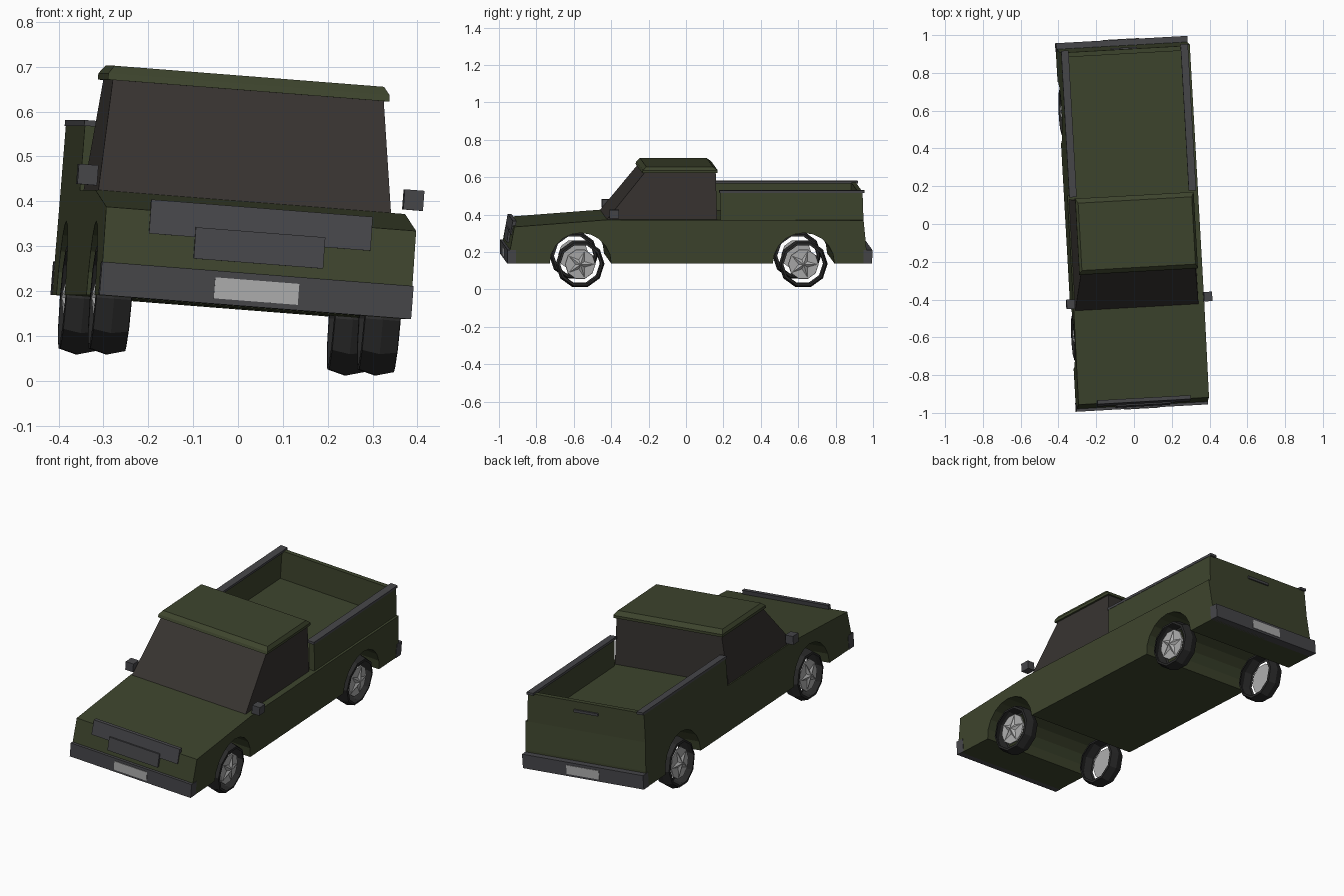
import bpy, bmesh
from math import sin, cos, pi
from mathutils import Matrix, Vector

if "Cube" in bpy.data.objects:
    bpy.data.objects.remove(bpy.data.objects["Cube"])

# The whole truck sits slightly yawed and rolled
POSE = (Matrix.Translation((-0.029, 0, 0)) @ Matrix.Rotation(0.056, 4, 'Z')
        @ Matrix.Rotation(0.078, 4, 'Y'))


def material(name, r, g, b):
    m = bpy.data.materials.new(name)
    m.diffuse_color = (r, g, b, 1)
    m.use_nodes = True
    m.node_tree.nodes["Principled BSDF"].inputs["Base Color"].default_value = m.diffuse_color
    return m


PAINT = material("green_paint", 0.047, 0.058, 0.026)
GLASS = material("dark_glass", 0.038, 0.033, 0.030)
TRIM = material("grey_trim", 0.062, 0.062, 0.068)
RUBBER = material("rubber", 0.022, 0.022, 0.022)
LIGHT = material("light_metal", 0.42, 0.42, 0.42)


def build(name, verts, faces, mat):
    bm = bmesh.new()
    vs = [bm.verts.new(POSE @ Vector(v)) for v in verts]
    for f in faces:
        bm.faces.new([vs[i] for i in f])
    bmesh.ops.recalc_face_normals(bm, faces=bm.faces)
    me = bpy.data.meshes.new(name)
    bm.to_mesh(me)
    bm.free()
    me.materials.append(mat)
    ob = bpy.data.objects.new(name, me)
    bpy.context.collection.objects.link(ob)
    return ob


def loft(name, rings, mat, caps=True, closed=True):
    """Skin a list of equal-length rings."""
    n = len(rings[0])
    faces = [(k * n + i, k * n + (i + 1) % n, (k + 1) * n + (i + 1) % n, (k + 1) * n + i)
             for k in range(len(rings) - 1) for i in range(n)]
    if caps:
        faces += [tuple(range(n)), tuple(range((len(rings) - 1) * n, len(rings) * n))]
    return build(name, [p for r in rings for p in r], faces, mat)


def rect(x0, x1, y0, y1, z):
    return [(x0, y0, z), (x1, y0, z), (x1, y1, z), (x0, y1, z)]


def box(name, x0, x1, y0, y1, z0, z1, mat):
    return loft(name, [rect(x0, x1, y0, y1, z0), rect(x0, x1, y0, y1, z1)], mat)


def extrude_x(name, profile, half, mat):
    return loft(name, [[(s * half, y, z) for y, z in profile] for s in (-1, 1)], mat)


# Lower body: side profile with wheel arches, running the full width
FRONT, REAR, SILL = -0.585, 0.61, 0.165


def arch(c, r=0.165, n=10):
    return [(c - r * cos(pi * i / n), SILL + r * sin(pi * i / n)) for i in range(n + 1)]


profile = [(-0.945, SILL)] + arch(FRONT) + arch(REAR) + [
    (0.945, SILL), (0.945, 0.25), (0.93, 0.397), (-0.445, 0.40), (-0.94, 0.362), (-0.962, 0.24)]
extrude_x("lower_body", profile, 0.347, PAINT)

# Cab glass house and roof
C = -0.012
loft("cab_glass", [rect(C - 0.328, C + 0.328, -0.445, 0.147, 0.397),
                   rect(C - 0.303, C + 0.303, -0.238, 0.14, 0.652)], GLASS)
loft("roof", [rect(C - 0.315, C + 0.315, -0.255, 0.15, 0.648),
              rect(C - 0.315, C + 0.315, -0.25, 0.15, 0.662),
              rect(C - 0.302, C + 0.302, -0.232, 0.125, 0.68)], PAINT)

# Cargo bed walls, rails and tailgate
for s, side in ((-1, "left"), (1, "right")):
    a, b = sorted((C / 2 + s * 0.341, C / 2 + s * 0.312))
    c, d = sorted((C + s * 0.335, C + s * 0.308))
    loft(f"bed_wall_{side}", [rect(a, b, 0.165, 0.928, 0.397),
                              rect(c, d, 0.165, 0.925, 0.545)], PAINT)
    e, f = sorted((C + s * 0.337, C + s * 0.298))
    box(f"bed_rail_{side}", e, f, 0.158, 0.935, 0.543, 0.556, TRIM)
    # Door mirrors
    m = s * 0.365
    box(f"mirror_{side}", m - 0.022, m + 0.022, -0.432, -0.382, 0.41, 0.455, TRIM)
loft("tailgate", [rect(C / 2 - 0.341, C / 2 + 0.341, 0.9, 0.93, 0.397),
                  rect(C - 0.335, C + 0.335, 0.9, 0.925, 0.548)], PAINT)
box("tailgate_handle", C - 0.07, C + 0.07, 0.92, 0.934, 0.493, 0.507, TRIM)

# Bumpers, plates and grille
for s, end in ((-1, "front"), (1, "rear")):
    y0, y1 = sorted((s * 0.93, s * 0.977))
    box(f"{end}_bumper", -0.349, 0.349, y0, y1, 0.165, 0.239, TRIM)
    y0, y1 = sorted((s * 0.97, s * 0.98))
    box(f"{end}_plate", -0.094, 0.094, y0, y1, 0.177, 0.224, LIGHT)


def leaning_panel(name, half, z0, z1, front0, front1, depth):
    extrude_x(name, [(front0, z0), (front1, z1), (front1 + depth, z1), (front0 + depth, z0)],
              half, TRIM)


leaning_panel("grille", 0.248, 0.31, 0.386, -0.956, -0.943, 0.02)
leaning_panel("lower_grille", 0.145, 0.262, 0.332, -0.968, -0.96, 0.02)

# Wheels: open low-poly tyre, hub disc and five-point star
N, WZ = 10, 0.16


def ring(x, cy, r, n=N):
    return [(x, cy + r * cos(2 * pi * i / n), WZ + r * sin(2 * pi * i / n)) for i in range(n)]


for cy, end in ((FRONT, "front"), (REAR, "rear")):
    for s, side in ((-1, "left"), (1, "right")):
        tag = f"{end}_{side}"
        section = [(0.26, 0.108), (0.262, 0.12), (0.301, 0.131), (0.34, 0.12), (0.342, 0.108)]
        loft(f"tyre_{tag}", [ring(s * x, cy, r) for x, r in section], RUBBER, caps=False)
        loft(f"hub_{tag}", [ring(s * 0.322, cy, 0.082), ring(s * 0.328, cy, 0.08)], LIGHT)
        star = [(s * 0.33, cy + r * cos(pi * i / 5), WZ + r * sin(pi * i / 5))
                for i in range(10) for r in ((0.074, 0.026)[i % 2],)]
        star.append((s * 0.345, cy, WZ))
        build(f"hub_star_{tag}", star, [(i, (i + 1) % 10, 10) for i in range(10)], LIGHT)
